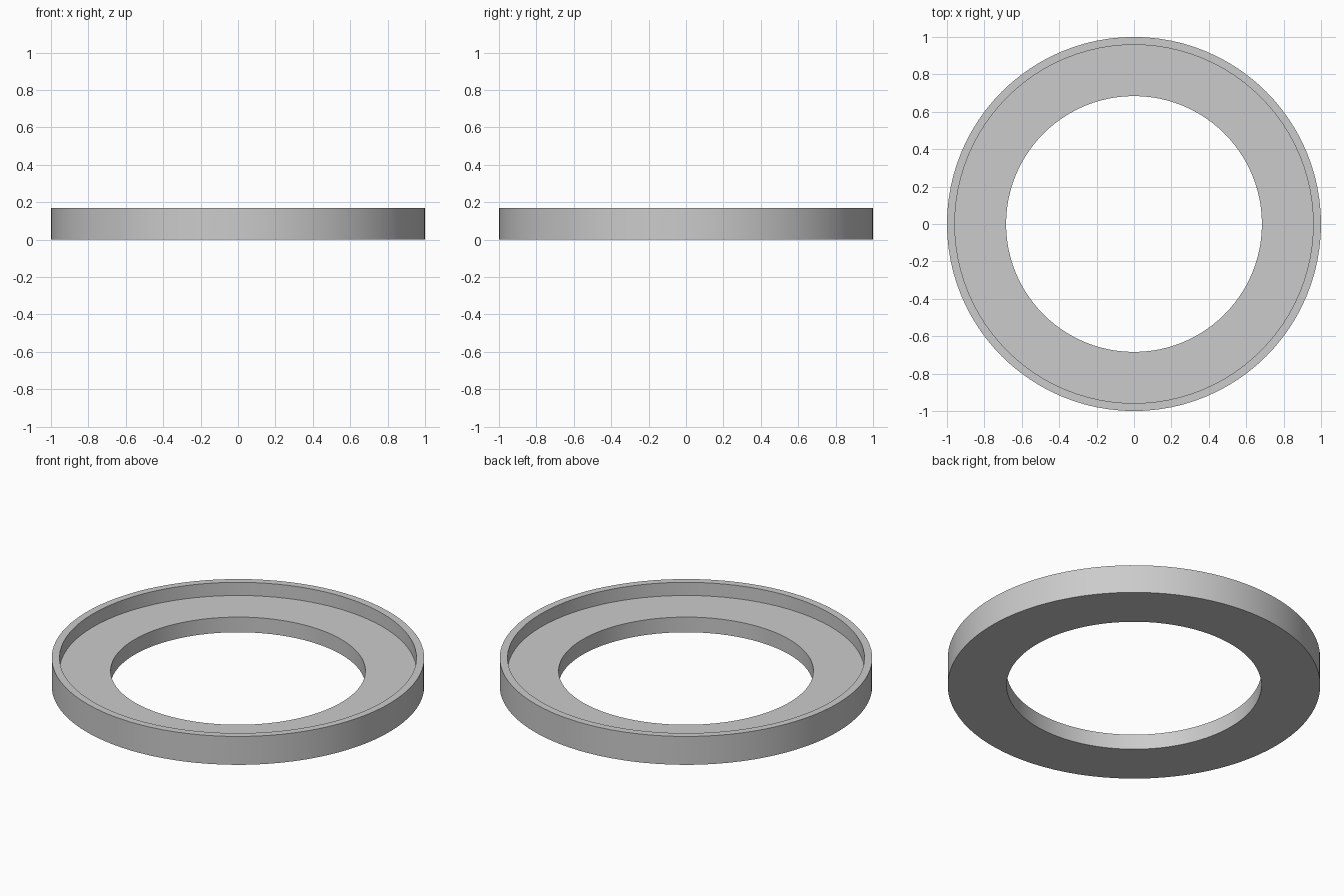
import bpy
import bmesh
import math
from mathutils import Vector

cube = bpy.data.objects.get("Cube")
if cube:
    bpy.data.objects.remove(cube, do_unlink=True)

SEGMENTS = 96
OUTER, LIP, HOLE = 1.0, 0.958, 0.684
TOP, SHELF = 0.168, 0.09

# Plain grey material
grey = bpy.data.materials.new("grey")
grey.use_nodes = True
colour = (0.6, 0.6, 0.6, 1)
grey.diffuse_color = colour
grey.node_tree.nodes["Principled BSDF"].inputs["Base Color"].default_value = colour

# Stepped cross-section: flat base, inner shelf and raised outer lip
profile = [(HOLE, 0), (OUTER, 0), (OUTER, TOP), (LIP, TOP), (LIP, SHELF), (HOLE, SHELF)]
bm = bmesh.new()
verts = [bm.verts.new((r, 0, z)) for r, z in profile]
edges = [bm.edges.new((v, verts[(i + 1) % len(verts)])) for i, v in enumerate(verts)]

# Revolve the section into a closed ring
bmesh.ops.spin(bm, geom=verts + edges, cent=Vector(), axis=Vector((0, 0, 1)),
               angle=math.tau, steps=SEGMENTS, use_merge=False)
bmesh.ops.remove_doubles(bm, verts=bm.verts[:], dist=0.0001)
bmesh.ops.recalc_face_normals(bm, faces=bm.faces[:])
mesh = bpy.data.meshes.new("stepped_ring")
bm.to_mesh(mesh)
bm.free()
mesh.materials.append(grey)

ring = bpy.data.objects.new("stepped_ring", mesh)
bpy.context.collection.objects.link(ring)

# Smooth round walls with sharp rims
bpy.ops.object.select_all(action="DESELECT")
ring.select_set(True)
bpy.context.view_layer.objects.active = ring
bpy.ops.object.shade_smooth_by_angle(angle=math.radians(30))
